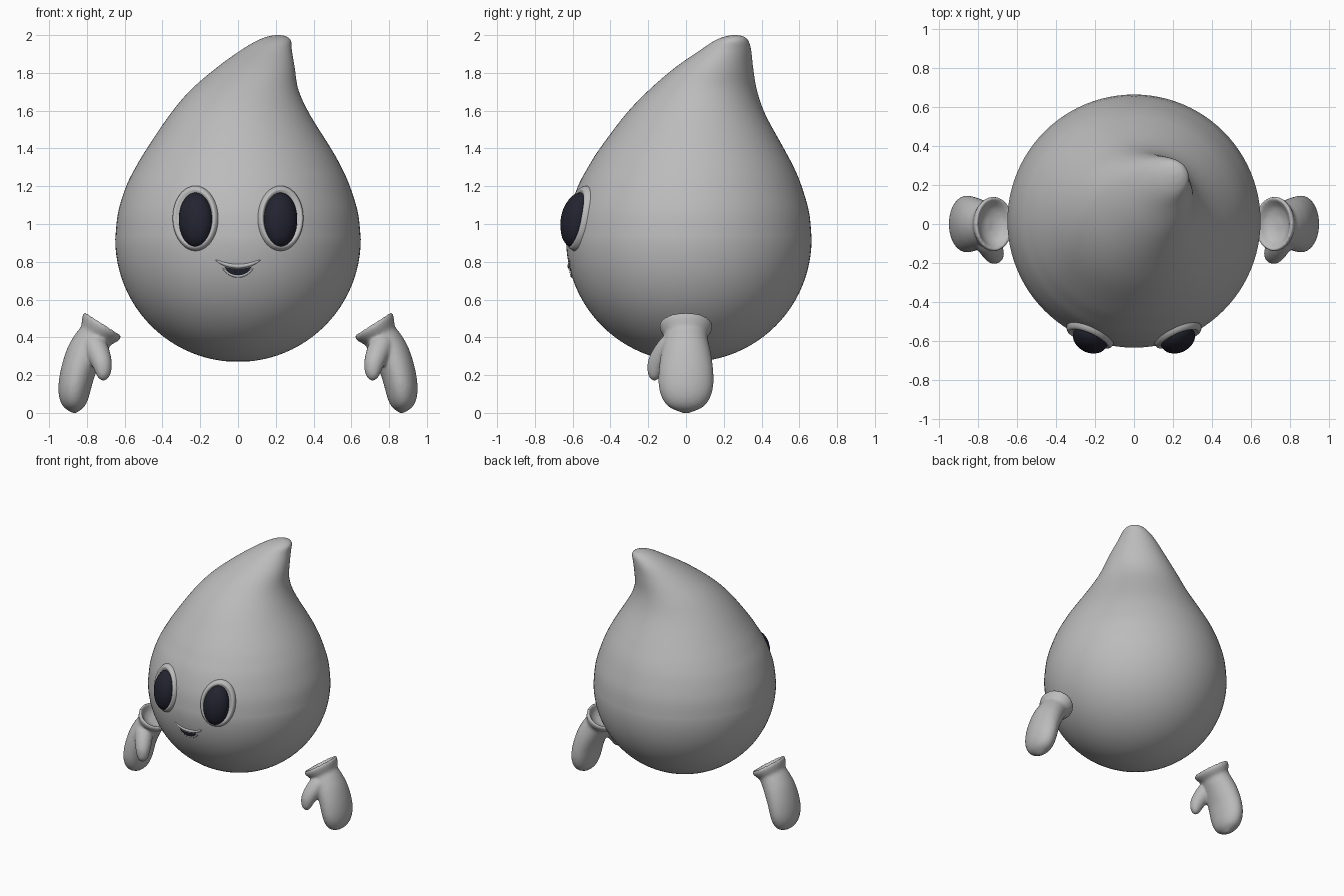
import bpy, math
from mathutils import Vector

if "Cube" in bpy.data.objects:
    bpy.data.objects.remove(bpy.data.objects["Cube"])

def material(name, rgb):
    m = bpy.data.materials.new(name)
    m.diffuse_color = (*rgb, 1)
    m.use_nodes = True
    m.node_tree.nodes["Principled BSDF"].inputs["Base Color"].default_value = m.diffuse_color
    return m

GREY = material("soft grey", (0.5, 0.5, 0.5))
DARK = material("blue black", (0.017, 0.017, 0.03))

def loft(name, rings, mat, caps=True):
    """Skin a list of equal-length closed rings of points."""
    n = len(rings[0])
    verts = [p for r in rings for p in r]
    faces = [(i * n + j, i * n + (j + 1) % n, (i + 1) * n + (j + 1) % n, (i + 1) * n + j)
             for i in range(len(rings) - 1) for j in range(n)]
    if caps:
        faces.append(tuple(reversed(range(n))))
        faces.append(tuple(range(len(verts) - n, len(verts))))
    me = bpy.data.meshes.new(name)
    me.from_pydata(verts, [], faces)
    me.materials.append(mat)
    me.shade_smooth()
    ob = bpy.data.objects.new(name, me)
    bpy.context.collection.objects.link(ob)
    return ob

def mirror(ob):
    ob.modifiers.new("mirror", 'MIRROR').use_axis = (True, False, False)

def spline(rows, steps):
    """Catmull-Rom through rows of numbers."""
    out = []
    rows = [Vector(r) for r in rows]
    for i in range(len(rows) - 1):
        p0, p1, p2, p3 = (rows[max(0, min(len(rows) - 1, i + k))] for k in (-1, 0, 1, 2))
        for s in range(steps):
            t = s / steps
            out.append(0.5 * (2 * p1 + (p2 - p0) * t + (2 * p0 - 5 * p1 + 4 * p2 - p3) * t * t
                              + (3 * p1 - p0 - 3 * p2 + p3) * t ** 3))
    return out + [rows[-1]]

# Drop-shaped body: round bottom, leaning tip; rows are z, centre x, centre y, radius
R = 0.65
bottom = [(0.92 - R * math.cos(a), 0, 0.015, R * math.sin(a))
          for a in (math.pi / 2 * k / 24 for k in range(1, 24))]
top = spline([(0.92, 0, 0.015, 0.65), (1.06, 0, 0.017, 0.635), (1.2, 0, 0.02, 0.592),
              (1.3, 0.003, 0.026, 0.545), (1.4, 0.005, 0.031, 0.487), (1.58, 0.01, 0.05, 0.37),
              (1.71, 0.035, 0.09, 0.285), (1.83, 0.095, 0.15, 0.205), (1.92, 0.15, 0.21, 0.135),
              (1.97, 0.19, 0.24, 0.09), (1.992, 0.207, 0.255, 0.05), (2.0, 0.212, 0.258, 0.012)], 5)
rows = [Vector(b) for b in bottom] + top
N = 96
loft("body", [[(r[1] + r[3] * math.cos(2 * math.pi * k / N),
                r[2] + r[3] * math.sin(2 * math.pi * k / N), r[0]) for k in range(N)]
              for r in rows], GREY)

def on_face(x, z, lift):
    """Point on the front of the body, raised outwards."""
    for a, b in zip(rows, rows[1:]):
        if a[0] <= z <= b[0]:
            c = a.lerp(b, (z - a[0]) / (b[0] - a[0]))
            break
    y = c[2] - math.sqrt(max(0, c[3] ** 2 - (x - c[1]) ** 2))
    d = Vector((x, y, z)) - Vector((0, 0.015, 0.92))
    return Vector((x, y, z)) + d.normalized() * lift

def oval(cx, cz, rx, rz, lift):
    return [on_face(cx + rx * math.cos(2 * math.pi * k / 48),
                    cz + rz * math.sin(2 * math.pi * k / 48), lift) for k in range(48)]

# Raised eye rims
rim = spline([(1.06, -0.012), (1.0, 0.008), (0.92, 0.021), (0.84, 0.022), (0.76, 0.012), (0.6, 0.004)], 3)
mirror(loft("eye_rim", [oval(0.225, 1.03, 0.117 * t, 0.168 * t, h) for t, h in rim], GREY, False))

# Domed dark eyes
dome = [(math.cos(a), 0.072 * math.sin(a) + 0.003) for a in (math.pi / 2 * k / 12 for k in range(12))]
mirror(loft("eye", [oval(0.22, 1.02, 0.086 * t, 0.143 * t, h) for t, h in dome], DARK))

# Open mouth plate between two smile curves
xs = [0.072 * (k / 12 - 1) for k in range(25)]
mouth = []
for f in range(7):
    row = []
    for x in xs:
        u = (x / 0.072) ** 2
        hi, lo = 0.764 + 0.012 * u, 0.732 + 0.044 * u ** 1.5
        row.append(on_face(x, lo + (hi - lo) * f / 6, 0.006))
    mouth.append(row)
me = bpy.data.meshes.new("mouth")
me.from_pydata([p for r in mouth for p in r], [],
               [(i * 25 + j, i * 25 + j + 1, i * 25 + j + 26, i * 25 + j + 25)
                for i in range(6) for j in range(24)])
me.materials.append(DARK)
me.shade_smooth()
bpy.context.collection.objects.link(bpy.data.objects.new("mouth", me))

def lip(name, width, mid, rise, radius):
    """Tapered smile ridge lying on the face."""
    rings = []
    for k in range(25):
        s = k / 12 - 1
        x, z = width * s, mid + rise * s * s
        rad = radius * max(0.1, math.sqrt(1 - s * s))
        c = on_face(x, z, -0.002)
        out = (on_face(x, z, 1) - on_face(x, z, 0))
        tangent = on_face(x + 0.01, z + 0.02 * rise * s / width, 0) - on_face(x, z, 0)
        up = tangent.normalized().cross(out).normalized()
        rings.append([c + rad * (math.cos(a) * out + math.sin(a) * up)
                      for a in (2 * math.pi * j / 12 for j in range(12))])
    loft(name, rings, GREY)

lip("upper_lip", 0.12, 0.776, 0.034, 0.012)
lip("lower_lip", 0.085, 0.724, 0.045, 0.009)

# Mitten: rows are x, z, tilt, half thickness, half width
hand = spline([(0.745, 0.425, 33, 0.03, 0.04), (0.735, 0.437, 33, 0.068, 0.085),
               (0.722, 0.462, 33, 0.092, 0.116), (0.714, 0.474, 33, 0.108, 0.132),
               (0.722, 0.456, 33, 0.118, 0.141), (0.738, 0.43, 33, 0.106, 0.128),
               (0.752, 0.408, 31, 0.093, 0.114), (0.778, 0.37, 28, 0.096, 0.12),
               (0.812, 0.31, 23, 0.097, 0.133), (0.845, 0.225, 16, 0.092, 0.144),
               (0.864, 0.14, 8, 0.087, 0.144), (0.87, 0.075, 3, 0.076, 0.125),
               (0.869, 0.03, 0, 0.053, 0.088), (0.867, 0.0, 0, 0.012, 0.02)], 3)
rings = []
for x, z, tilt, a, b in hand:
    c, s = math.cos(math.radians(tilt)), math.sin(math.radians(tilt))
    rings.append([(x + a * math.cos(t) * c, -b * math.sin(t), z + a * math.cos(t) * s)
                  for t in (2 * math.pi * k / 40 for k in range(40))])
mitten = loft("mitten", rings, GREY)

# Thumb, fused into the mitten
thumb_path = spline([(0.775, -0.05, 0.40, 0.03), (0.765, -0.07, 0.37, 0.062), (0.74, -0.115, 0.315, 0.062),
                     (0.718, -0.155, 0.255, 0.052), (0.71, -0.17, 0.21, 0.04),
                     (0.708, -0.177, 0.185, 0.024), (0.707, -0.179, 0.174, 0.006)], 3)
axis = Vector((-0.06, -0.12, -0.2)).normalized()
side = axis.cross((0, 1, 0)).normalized()
front = axis.cross(side)
thumb = loft("thumb", [[Vector(p[:3]) + p[3] * (math.cos(t) * side + math.sin(t) * front)
                        for t in (2 * math.pi * k / 24 for k in range(24))] for p in thumb_path], GREY)
bpy.ops.object.select_all(action='DESELECT')
thumb.select_set(True)
mitten.select_set(True)
bpy.context.view_layer.objects.active = mitten
bpy.ops.object.join()
fuse = mitten.modifiers.new("fuse", 'REMESH')
fuse.mode, fuse.voxel_size, fuse.use_smooth_shade = 'VOXEL', 0.009, True
soften = mitten.modifiers.new("soften", 'SMOOTH')
soften.factor, soften.iterations = 0.5, 6
mirror(mitten)
